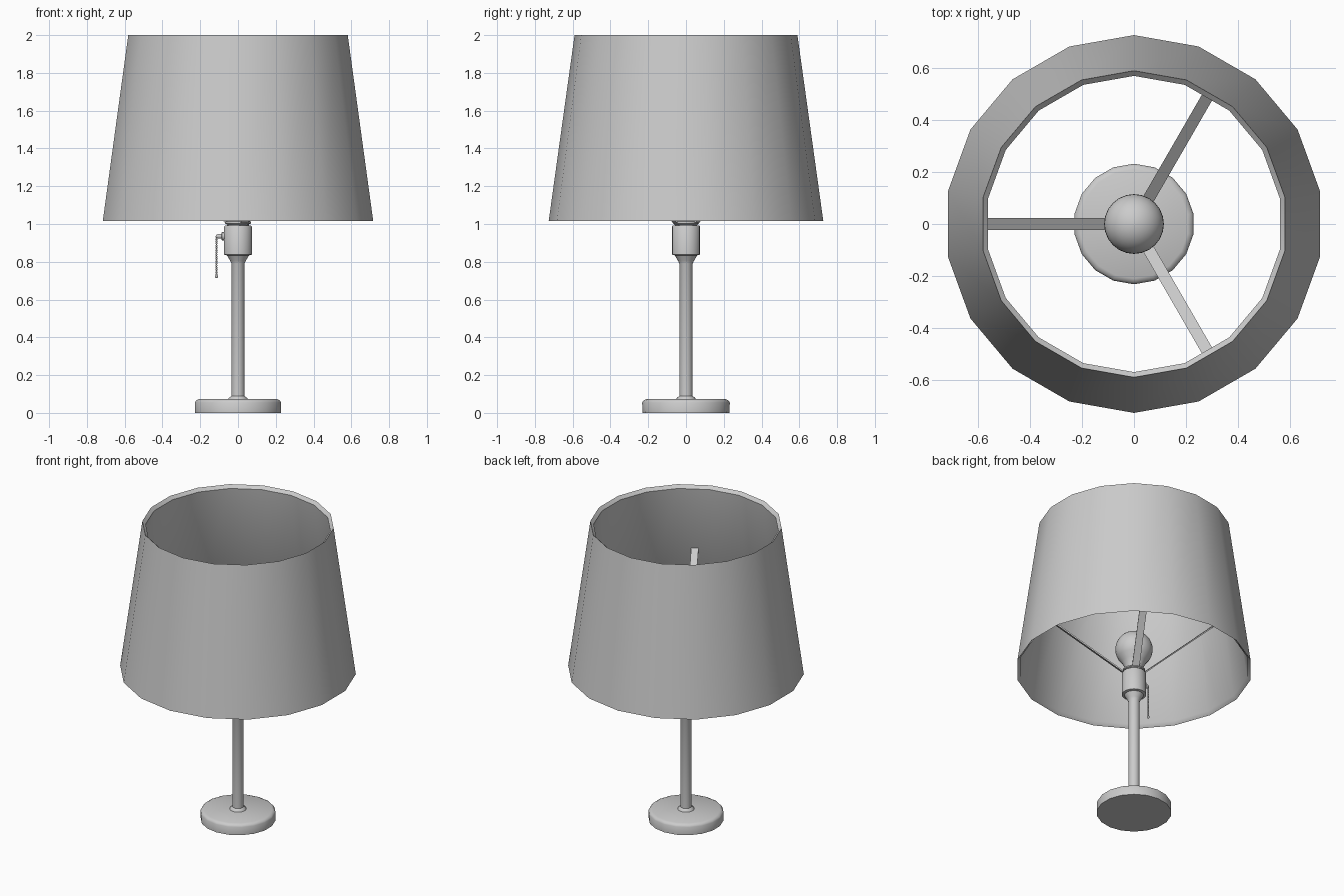
import bpy, bmesh, math
from mathutils import Matrix, Vector

cube = bpy.data.objects.get("Cube")
if cube:
    bpy.data.objects.remove(cube, do_unlink=True)

SIDES = 18
grey = bpy.data.materials.new("light_grey")
grey.use_nodes = True
colour = (0.6, 0.6, 0.6, 1)
grey.diffuse_color = colour
grey.node_tree.nodes["Principled BSDF"].inputs["Base Color"].default_value = colour


def finish(name, bm, angle=40):
    bmesh.ops.recalc_face_normals(bm, faces=bm.faces)
    mesh = bpy.data.meshes.new(name)
    bm.to_mesh(mesh)
    bm.free()
    mesh.materials.append(grey)
    obj = bpy.data.objects.new(name, mesh)
    bpy.context.collection.objects.link(obj)
    bpy.ops.object.select_all(action='DESELECT')
    obj.select_set(True)
    bpy.context.view_layer.objects.active = obj
    bpy.ops.object.shade_smooth_by_angle(angle=math.radians(angle))
    return obj


def lathe(name, profile, sides=SIDES, closed=False, matrix=Matrix()):
    """Spin (radius, height) points around z; open profiles get end caps."""
    bm = bmesh.new()
    rings = []
    for r, z in profile:
        ring = []
        for i in range(sides):
            a = math.pi / 2 + math.tau * i / sides
            ring.append(bm.verts.new(matrix @ Vector((r * math.cos(a), r * math.sin(a), z))))
        rings.append(ring)
    pairs = list(zip(rings, rings[1:]))
    if closed:
        pairs.append((rings[-1], rings[0]))
    else:
        bm.faces.new(rings[0])
        bm.faces.new(rings[-1])
    for low, high in pairs:
        for i in range(sides):
            j = (i + 1) % sides
            bm.faces.new((low[i], low[j], high[j], high[i]))
    return finish(name, bm)


# Base, pole and socket
lathe("base", [(0.23, 0), (0.232, 0.055), (0.225, 0.066), (0.21, 0.073)])
lathe("pole", [(0.052, 0.07), (0.05, 0.078), (0.035, 0.09), (0.035, 0.79),
               (0.042, 0.805), (0.06, 0.835)])
lathe("socket", [(0.055, 0.833), (0.075, 0.838), (0.075, 0.985), (0.07, 0.992)])
lathe("socket_collar", [(0.058, 0.985), (0.058, 0.998), (0.07, 1.003),
                        (0.07, 1.012), (0.055, 1.02)])

# Bulb: tapered neck running into a round top
R, CENTRE = 0.115, 1.16
neck = [(0.05, 0.99), (0.055, 1.03), (0.075, 1.07)]
dome = [(R * math.cos(t), CENTRE + R * math.sin(t))
        for t in (math.radians(d) for d in range(-30, 90, 10))]
lathe("bulb", neck + dome + [(0.004, CENTRE + R)], 24)

# Shade: tapered wall with sloped rims
lathe("shade", [(0.727, 1.015), (0.59, 2.0), (0.57, 1.98), (0.706, 1.035)], closed=True)

# Three flat arms rising from the socket to the shade
start, end = Vector((0.04, 0, 0.985)), Vector((0.625, 0, 1.55))
tilt = math.atan2(end.z - start.z, end.x - start.x)
for k, name in enumerate(("left_back_arm", "right_arm", "left_front_arm")):
    bm = bmesh.new()
    bmesh.ops.create_cube(bm, size=1)
    turn = Matrix.Rotation(math.radians(60 + 120 * k), 4, 'Z')
    place = Matrix.Translation((start + end) / 2) @ Matrix.Rotation(-tilt, 4, 'Y')
    size = Matrix.Diagonal(((end - start).length, 0.045, 0.008, 1))
    bm.transform(turn @ place @ size)
    finish(name, bm)

# Pull switch on the right of the socket
sideways = Matrix.Translation((0, 0, 0.935)) @ Matrix.Rotation(-math.pi / 2, 4, 'Y')
lathe("pull_switch", [(0.022, 0.07), (0.022, 0.085), (0.013, 0.088),
                      (0.013, 0.105), (0.007, 0.116)], 12, matrix=sideways)

# Beaded chain with a larger end bead
CHAIN_X, TOP, BOTTOM, BEADS = -0.114, 0.932, 0.722, 18
lathe("chain_cord", [(0.003, BOTTOM), (0.003, TOP)], 6,
      matrix=Matrix.Translation((CHAIN_X, 0, 0)))
bm = bmesh.new()
for i in range(BEADS + 1):
    z = TOP + (BOTTOM - TOP) * i / BEADS
    bmesh.ops.create_uvsphere(bm, u_segments=8, v_segments=6,
                              radius=0.009 if i == BEADS else 0.0058,
                              matrix=Matrix.Translation((CHAIN_X, 0, z)))
finish("chain_beads", bm, 60)
